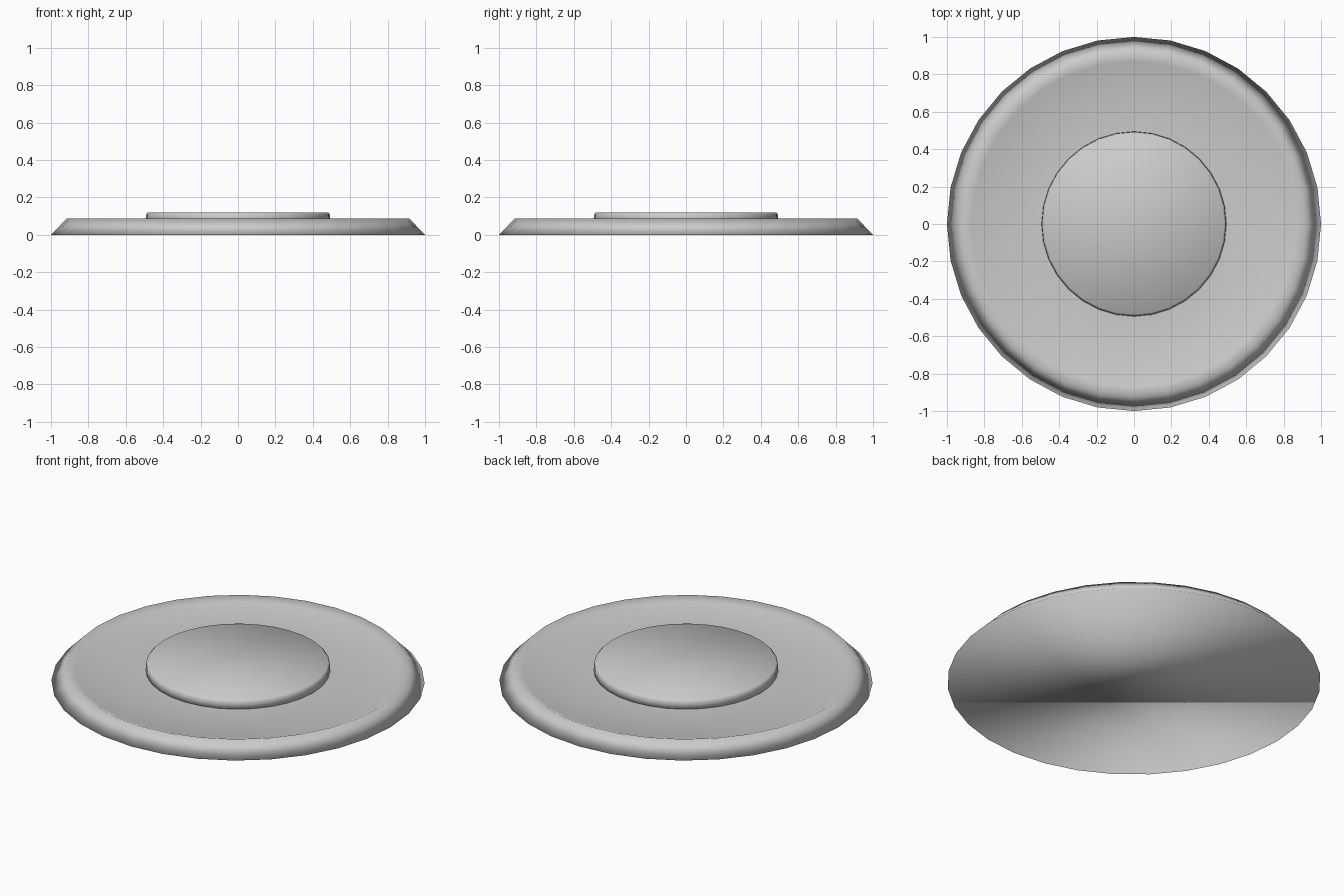
import bpy, bmesh
from math import cos, sin, tau

if "Cube" in bpy.data.objects:
    bpy.data.objects.remove(bpy.data.objects["Cube"])

SIDES = 32


def turned(name, profile):
    """Turn a (radius, height) profile around z, capped at both ends."""
    bm = bmesh.new()
    rings = [[bm.verts.new((r * cos(tau * i / SIDES), r * sin(tau * i / SIDES), z))
              for i in range(SIDES)] for r, z in profile]
    for low, high in zip(rings, rings[1:]):
        for i in range(SIDES):
            j = (i + 1) % SIDES
            bm.faces.new((low[i], low[j], high[j], high[i]))
    bm.faces.new(rings[0][::-1])
    bm.faces.new(rings[-1])
    for f in bm.faces:
        f.smooth = True
    mesh = bpy.data.meshes.new(name)
    bm.to_mesh(mesh)
    bm.free()
    obj = bpy.data.objects.new(name, mesh)
    bpy.context.collection.objects.link(obj)
    return obj


# Base plate: sloped rim, raised lip and shallow dished floor
turned("base_plate", [(1.0, 0.0), (0.915, 0.087), (0.87, 0.068), (0.49, 0.068)])

# Raised centre disc with a small chamfer
turned("centre_disc", [(0.495, 0.06), (0.492, 0.108), (0.482, 0.119)])
